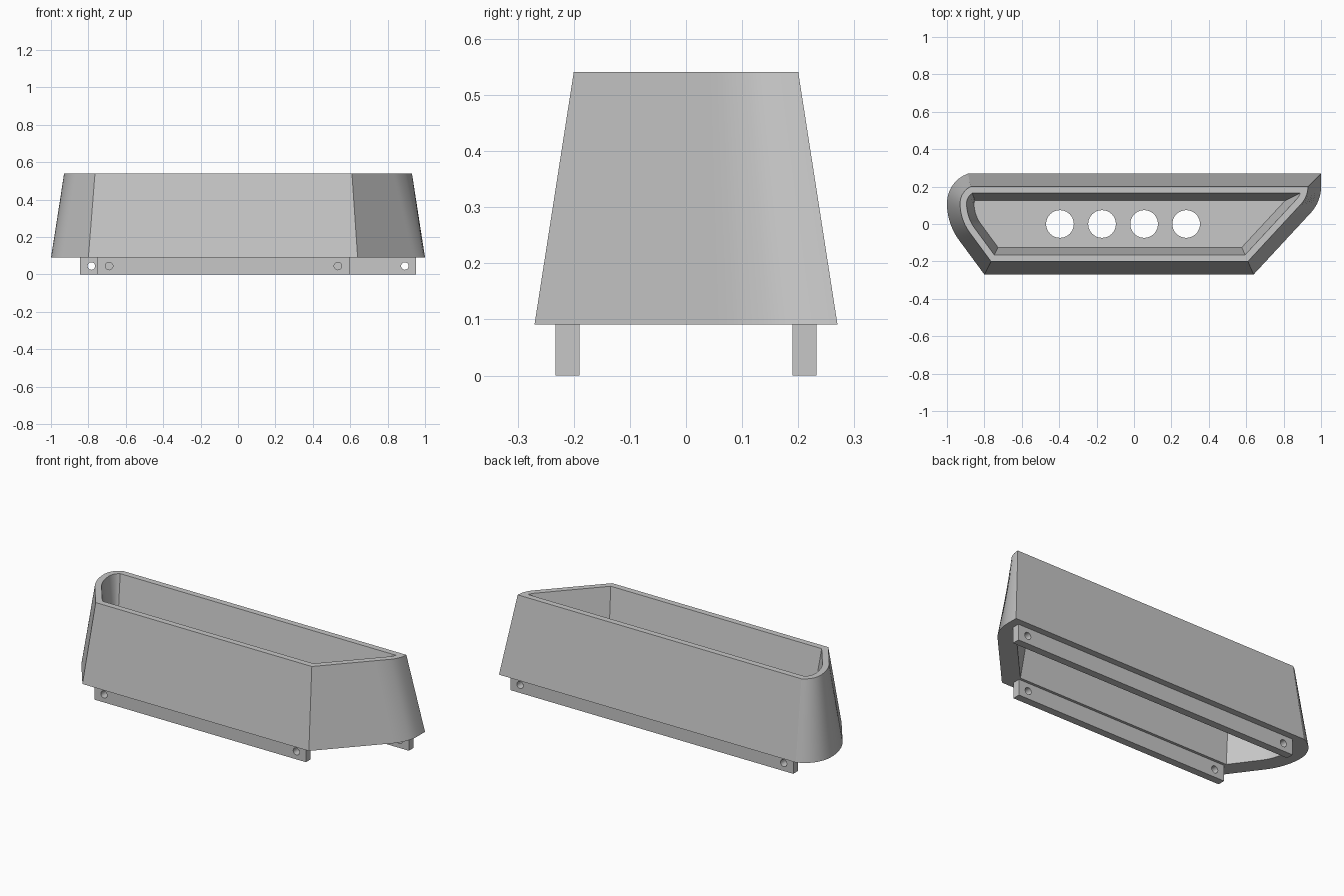
import bpy, bmesh
from math import sqrt, radians
from mathutils import Matrix

cube = bpy.data.objects.get("Cube")
if cube:
    bpy.data.objects.remove(cube, do_unlink=True)

grey = bpy.data.materials.new("plain_grey")
grey.use_nodes = True
grey.diffuse_color = (0.57, 0.57, 0.57, 1)
grey.node_tree.nodes["Principled BSDF"].inputs["Base Color"].default_value = (0.57, 0.57, 0.57, 1)

STEPS = 40
HALF_DEPTH = 0.27
BASE = 0.0905


def make_object(name, bm):
    bmesh.ops.recalc_face_normals(bm, faces=bm.faces)
    mesh = bpy.data.meshes.new(name)
    bm.to_mesh(mesh)
    bm.free()
    mesh.materials.append(grey)
    obj = bpy.data.objects.new(name, mesh)
    bpy.context.collection.objects.link(obj)
    return obj


def select_only(obj):
    bpy.ops.object.select_all(action='DESELECT')
    obj.select_set(True)
    bpy.context.view_layer.objects.active = obj


def cut_holes(obj, centres, radius, length, rotation):
    """Drill a row of round holes through an object."""
    bm = bmesh.new()
    for c in centres:
        bmesh.ops.create_cone(bm, cap_ends=True, segments=40, radius1=radius,
                              radius2=radius, depth=length,
                              matrix=Matrix.Translation(c) @ rotation)
    cutter = make_object("hole_cutter", bm)
    cutter.hide_render = True
    mod = obj.modifiers.new("holes", 'BOOLEAN')
    mod.object = cutter
    mod.operation = 'DIFFERENCE'
    mod.solver = 'EXACT'
    select_only(obj)
    bpy.ops.object.modifier_apply(modifier=mod.name)
    bpy.data.objects.remove(cutter, do_unlink=True)


def finish(obj):
    select_only(obj)
    bpy.ops.object.shade_smooth_by_angle(angle=radians(25))


def end_reach(y, inset, cy, front_radius, back_radius, nx, ny):
    """Outward reach of an end: slanted line, front arc, then back arc or straight."""
    radius = front_radius if y < cy else back_radius
    if radius is None:
        return 1 - inset
    cx, r = 1 - radius, radius - inset
    if y < cy - ny * r:
        return cx + (r - (cy - y) * ny) / nx
    return cx + sqrt(max(r * r - (y - cy) ** 2, 0))


def outline(inset, z):
    """Closed plan outline, moved inward by inset."""
    h = HALF_DEPTH - inset
    ys = [-h + 2 * h * i / STEPS for i in range(STEPS + 1)]
    left = [(end_reach(y, inset, 0.2, 0.207, None, 0.734, 0.68), y, z) for y in ys]
    right = [(-end_reach(y, inset, 0.11, 0.33, 0.17, 0.805, 0.593), y, z) for y in ys]
    return left + right[::-1]


# Trough: underside recess, tapered outer wall, rim, inner wall and floor
levels = [(0.123, 0.272), (0.095, BASE), (0, BASE),
          (0.07, 0.541), (0.105, 0.541), (0.145, 0.295)]
bm = bmesh.new()
rings = [[bm.verts.new(p) for p in outline(*level)] for level in levels]
for a, b in zip(rings, rings[1:]):
    for i in range(len(a)):
        j = (i + 1) % len(a)
        bm.faces.new((a[i], a[j], b[j], b[i]))
bm.faces.new(rings[0])
bm.faces.new(rings[-1])
trough = make_object("trough", bm)

# Drain holes in the floor
cut_holes(trough, [(-0.396 + 0.225 * i, 0, 0.28) for i in range(4)],
          0.074, 0.2, Matrix.Identity(4))
finish(trough)

# Mounting rails with a cross hole near each end
for name, x0, x1, y in (("front_rail", -0.75, 0.595, -0.2115),
                        ("back_rail", -0.845, 0.953, 0.2115)):
    bm = bmesh.new()
    bmesh.ops.create_cube(bm, size=1)
    bmesh.ops.scale(bm, vec=(x1 - x0, 0.043, BASE), verts=bm.verts)
    bmesh.ops.translate(bm, vec=((x0 + x1) / 2, y, BASE / 2), verts=bm.verts)
    rail = make_object(name, bm)
    cut_holes(rail, [(x0 + 0.061, y, BASE / 2), (x1 - 0.061, y, BASE / 2)],
              0.02, 0.2, Matrix.Rotation(radians(90), 4, 'X'))
    finish(rail)
